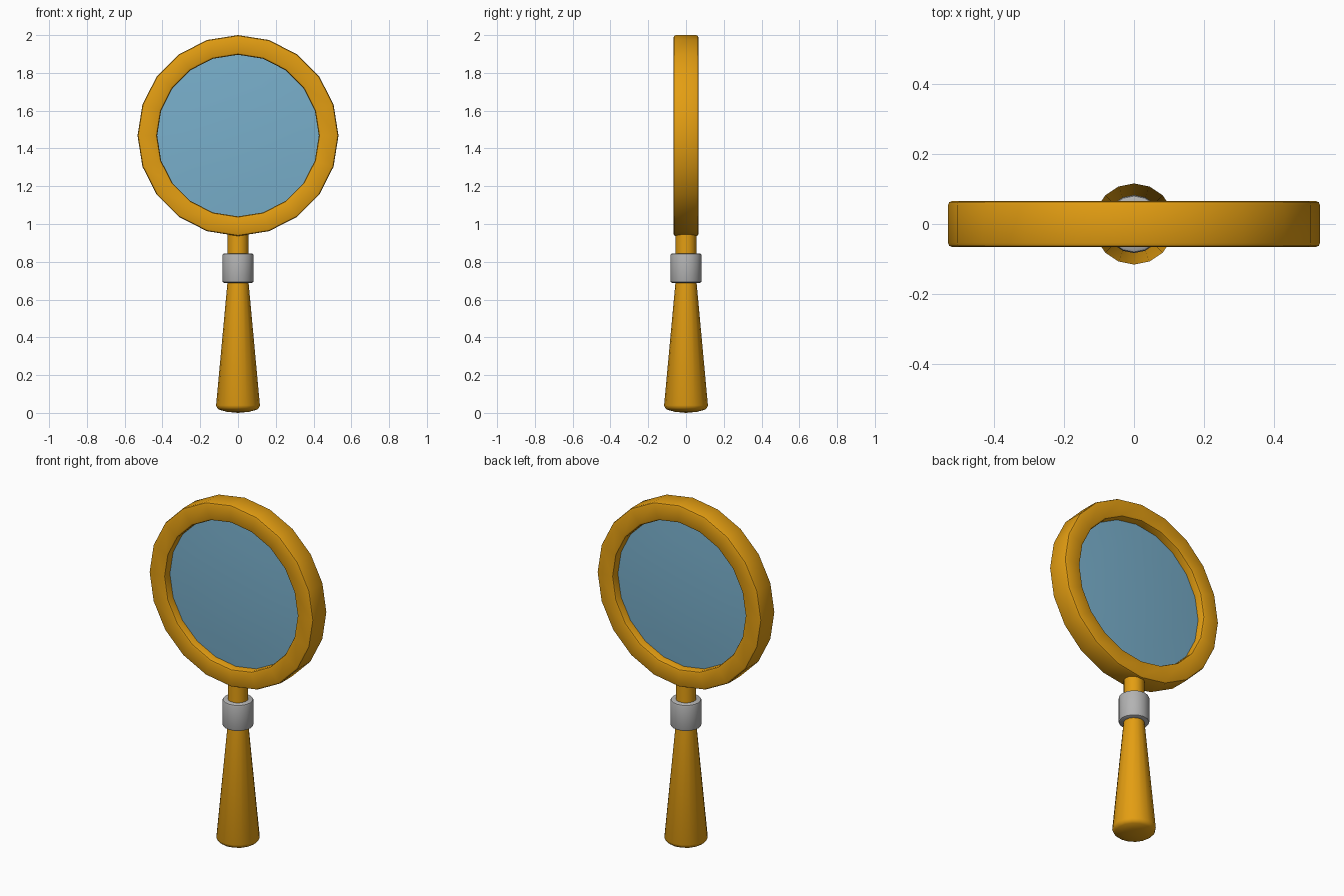
import bpy, bmesh, math

if "Cube" in bpy.data.objects:
    bpy.data.objects.remove(bpy.data.objects["Cube"])


def material(name, rgb):
    m = bpy.data.materials.new(name)
    m.diffuse_color = (*rgb, 1)
    m.use_nodes = True
    m.node_tree.nodes["Principled BSDF"].inputs["Base Color"].default_value = m.diffuse_color
    return m


golden = material("golden wood", (0.77, 0.34, 0.006))
blue = material("blue glass", (0.19, 0.43, 0.60))
grey = material("grey metal", (0.45, 0.45, 0.45))


def lathe(name, profile, sides, mat, axis="Z", z=0.0, closed=False):
    """Spin a (radius, height) profile around the z or y axis."""
    bm = bmesh.new()
    rings = []
    for r, h in profile:
        ring = []
        for i in range(1 if r == 0 else sides):
            a = 2 * math.pi * i / sides
            c, s = r * math.cos(a), r * math.sin(a)
            ring.append(bm.verts.new((c, s, h + z) if axis == "Z" else (c, h, s + z)))
        rings.append(ring)
    pairs = list(zip(rings, rings[1:]))
    if closed:
        pairs.append((rings[-1], rings[0]))
    for a, b in pairs:
        for i in range(sides):
            j = (i + 1) % sides
            if len(a) == 1:
                bm.faces.new((a[0], b[j], b[i]))
            elif len(b) == 1:
                bm.faces.new((a[i], a[j], b[0]))
            else:
                bm.faces.new((a[i], a[j], b[j], b[i]))
    bmesh.ops.recalc_face_normals(bm, faces=bm.faces)
    me = bpy.data.meshes.new(name)
    bm.to_mesh(me)
    bm.free()
    me.materials.append(mat)
    ob = bpy.data.objects.new(name, me)
    bpy.context.collection.objects.link(ob)
    bpy.ops.object.select_all(action="DESELECT")
    ob.select_set(True)
    bpy.context.view_layer.objects.active = ob
    bpy.ops.object.shade_smooth_by_angle(angle=math.radians(40))
    return ob


CENTRE = 1.468

# Round frame with softened edges
ro, ri, d, b = 0.532, 0.428, 0.066, 0.012
lathe("frame", [(ro, -d + b), (ro - b * 0.3, -d + b * 0.3), (ro - b, -d),
                (ri + b, -d), (ri + b * 0.3, -d + b * 0.3), (ri, -d + b),
                (ri, d - b), (ri + b * 0.3, d - b * 0.3), (ri + b, d),
                (ro - b, d), (ro - b * 0.3, d - b * 0.3), (ro, d - b)],
      20, golden, "Y", CENTRE, True)

# Slightly convex lens
half = [(0, 0.034), (0.15, 0.032), (0.3, 0.027), (0.44, 0.018)]
lathe("lens", [(r, -y) for r, y in half] + [(r, y) for r, y in reversed(half)],
      20, blue, "Y", CENTRE)

# Tapered handle with a domed end and a straight neck
lathe("handle", [(0, 0), (0.06, 0.006), (0.1, 0.017), (0.111, 0.026), (0.116, 0.04),
                 (0.056, 0.69), (0.055, 0.72), (0.055, 0.96), (0, 0.96)], 16, golden)

# Metal collar
lathe("collar", [(0, 0.688), (0.072, 0.688), (0.08, 0.692), (0.083, 0.7),
                 (0.083, 0.833), (0.08, 0.841), (0.072, 0.845), (0, 0.845)], 16, grey)
